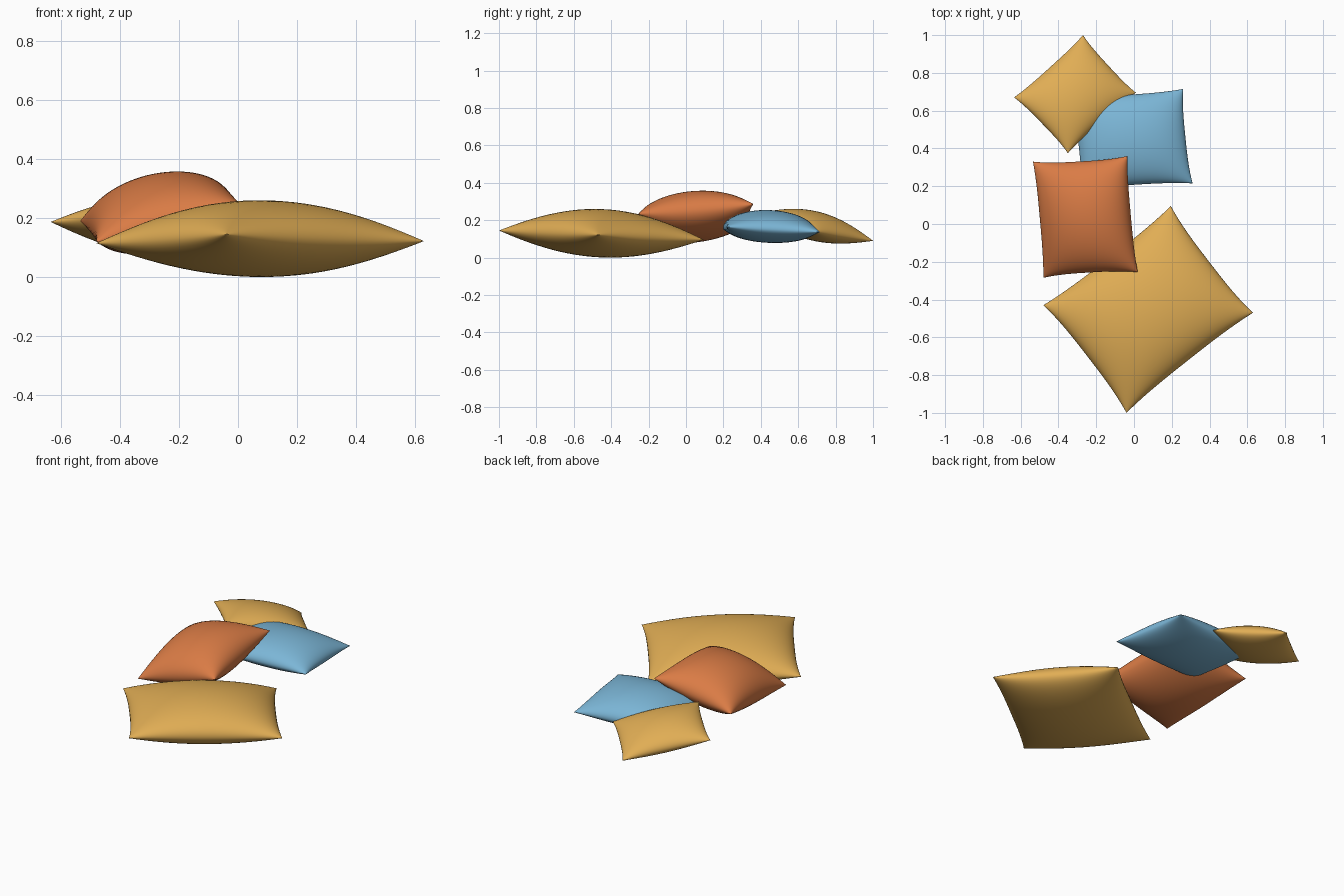
import bpy, bmesh, math
from mathutils import Vector

if "Cube" in bpy.data.objects:
    bpy.data.objects.remove(bpy.data.objects["Cube"])

N = 36          # grid cells per pillow side
PINCH = 0.045   # how far the seams draw in between the corner ears


def material(name, color):
    m = bpy.data.materials.new(name)
    m.diffuse_color = (*color, 1)
    m.use_nodes = True
    m.node_tree.nodes["Principled BSDF"].inputs["Base Color"].default_value = m.diffuse_color
    return m


ochre = material("ochre", (0.75, 0.42, 0.09))
blue = material("blue", (0.20, 0.47, 0.68))
rust = material("rust", (0.70, 0.20, 0.06))


def pillow(name, mat, corners, top, bottom):
    """Stuffed square spanning four corner tips (counter-clockwise), puffed both ways."""
    c = [Vector(p) for p in corners]
    normal = (c[2] - c[0]).cross(c[3] - c[1]).normalized()
    bm = bmesh.new()
    for height in (top, -bottom):
        grid = bmesh.ops.create_grid(bm, x_segments=N, y_segments=N, size=1)
        for vert in grid["verts"]:
            # cluster the rows towards the seam, where the curve is tightest
            u = math.sin(vert.co.x * math.pi / 2)
            v = math.sin(vert.co.y * math.pi / 2)
            puff = (max(0, 1 - u * u) * max(0, 1 - v * v)) ** 0.5
            if max(abs(vert.co.x), abs(vert.co.y)) > 0.9999:
                puff = 0
            s = u * (1 - PINCH * (1 - abs(v) ** 3))
            t = v * (1 - PINCH * (1 - abs(u) ** 3))
            a, b = (1 + s) / 2, (1 + t) / 2
            vert.co = (c[0].lerp(c[1], a)).lerp(c[3].lerp(c[2], a), b) + normal * height * puff
    # weld the two skins at the seam
    bmesh.ops.remove_doubles(bm, verts=bm.verts, dist=0.00002)
    bmesh.ops.recalc_face_normals(bm, faces=bm.faces)
    for f in bm.faces:
        f.smooth = True
    mesh = bpy.data.meshes.new(name)
    bm.to_mesh(mesh)
    bm.free()
    mesh.materials.append(mat)
    obj = bpy.data.objects.new(name, mesh)
    bpy.context.collection.objects.link(obj)
    return obj


# big cushion at the front
pillow("large_pillow", ochre,
       [(-0.48, -0.43, 0.115), (-0.04, -1.0, 0.145), (0.63, -0.47, 0.122), (0.195, 0.095, 0.096)],
       0.14, 0.118)
# tilted cushion leaning on its neighbours
pillow("rust_pillow", rust,
       [(-0.48, -0.285, 0.12), (0.02, -0.255, 0.235), (-0.035, 0.36, 0.287), (-0.535, 0.33, 0.19)],
       0.142, 0.12)
# middle cushion, partly covered
pillow("blue_pillow", blue,
       [(-0.28, 0.18, 0.165), (0.31, 0.215, 0.165), (0.26, 0.715, 0.137), (-0.335, 0.675, 0.15)],
       0.10, 0.075)
# small cushion at the back
pillow("small_pillow", ochre,
       [(-0.35, 0.375, 0.235), (0.01, 0.695, 0.138), (-0.27, 1.0, 0.09), (-0.635, 0.67, 0.187)],
       0.085, 0.07)
